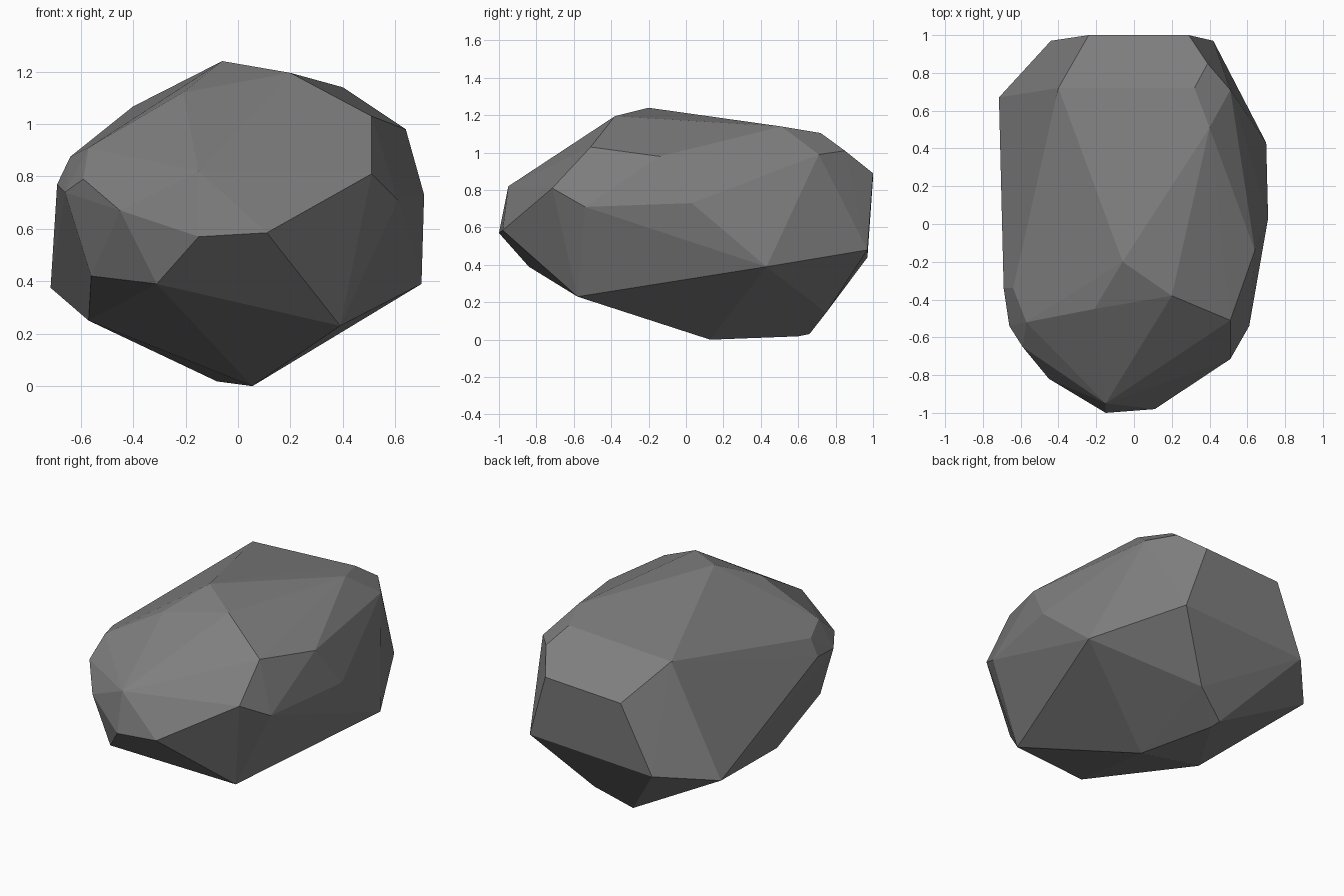
import bpy, bmesh

# Corner points of the faceted boulder; its skin is their convex hull
CORNERS = [
    # crown
    (-.06, -.20, 1.24), (.20, -.38, 1.195), (.40, .51, 1.14), (.32, .72, 1.105),
    (-.40, .72, 1.067), (.51, -.51, 1.03), (-.21, -.45, 1.12), (-.57, -.52, .91),
    # right side
    (.64, -.14, .98), (.71, .03, .73), (.70, .43, .39), (.61, -.54, .71),
    (.51, -.715, .81), (.51, .71, .99), (.39, -.58, .23),
    # front
    (.11, -.98, .585), (-.15, -1.0, .57), (-.15, -.95, .82), (-.45, -.82, .67),
    (-.31, -.84, .39), (-.59, -.65, .79),
    # left side
    (-.66, -.54, .74), (-.69, -.34, .77), (-.64, -.34, .875), (-.56, -.55, .42),
    (-.57, -.10, .25), (-.715, .67, .375),
    # back
    (-.44, .97, .44), (-.24, 1.0, .865), (.29, 1.0, .89), (.42, .97, .48),
    (.39, .85, 1.01),
    # underside
    (.12, .75, .145), (-.09, .66, .03), (-.08, .60, .018), (.055, .13, 0),
]

bm = bmesh.new()
for p in CORNERS:
    bm.verts.new(p)
hull = bmesh.ops.convex_hull(bm, input=bm.verts)
loose = [v for v in bm.verts if not v.link_faces]
bmesh.ops.delete(bm, geom=loose, context='VERTS')
bmesh.ops.recalc_face_normals(bm, faces=bm.faces)

mesh = bpy.data.meshes.new("boulder")
bm.to_mesh(mesh)
bm.free()

# Single flat stone grey
stone = bpy.data.materials.new("stone grey")
stone.diffuse_color = (.21, .21, .21, 1)
mesh.materials.append(stone)

boulder = bpy.data.objects.new("boulder", mesh)
bpy.context.collection.objects.link(boulder)
